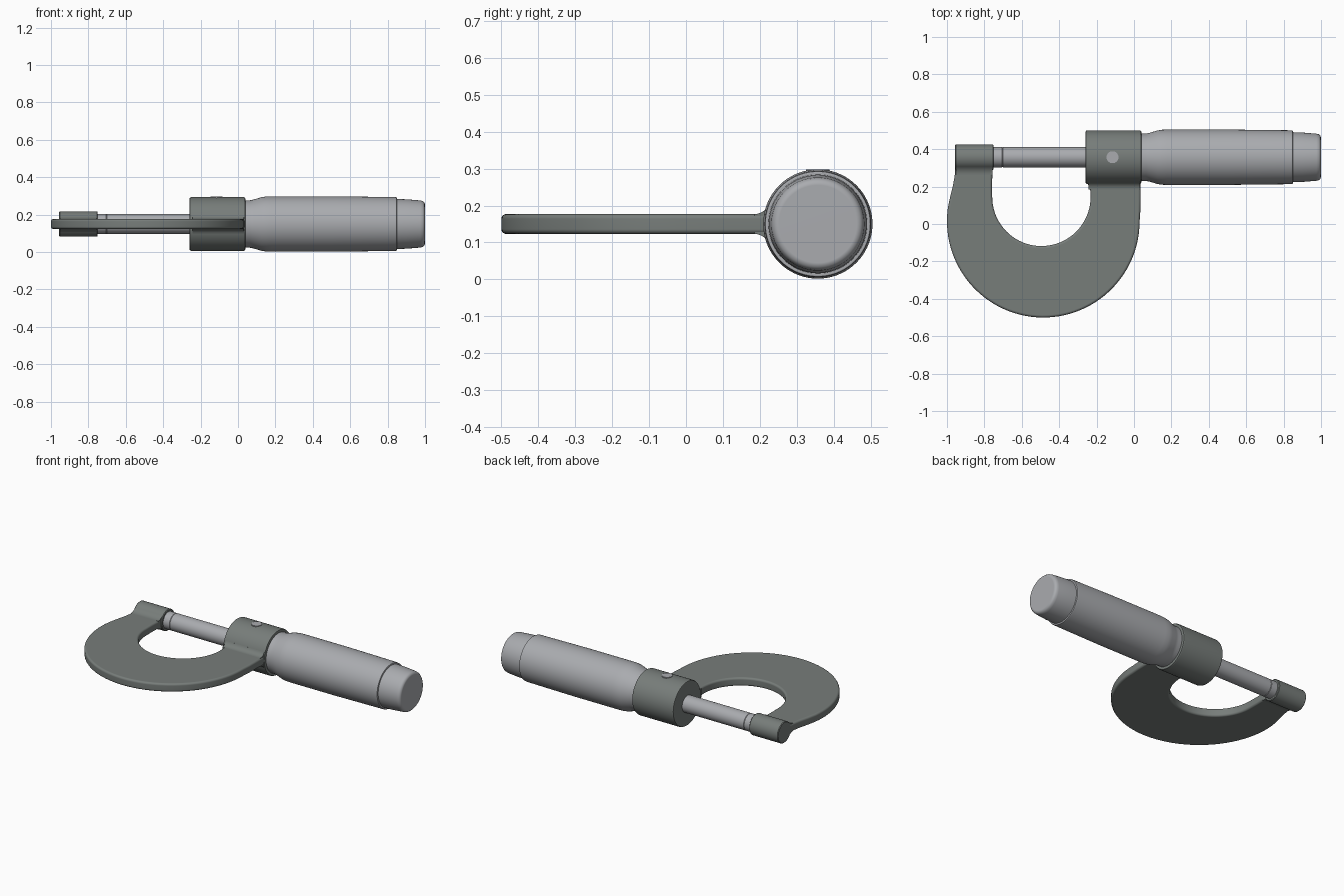
import bpy, bmesh, math
from mathutils import Matrix

if "Cube" in bpy.data.objects:
    bpy.data.objects.remove(bpy.data.objects["Cube"])

AY, AZ = 0.357, 0.15      # measuring axis (runs along x)
HALF = 0.027              # half thickness of the flat frame


def material(name, rgb):
    m = bpy.data.materials.new(name)
    m.diffuse_color = (*rgb, 1)
    m.use_nodes = True
    m.node_tree.nodes["Principled BSDF"].inputs["Base Color"].default_value = m.diffuse_color
    return m


FRAME = material("dark grey green enamel", (0.185, 0.205, 0.195))
STEEL = material("satin steel", (0.40, 0.41, 0.43))


def finish(name, bm, mat, angle=30):
    bmesh.ops.recalc_face_normals(bm, faces=bm.faces[:])
    me = bpy.data.meshes.new(name)
    bm.to_mesh(me)
    bm.free()
    me.materials.append(mat)
    ob = bpy.data.objects.new(name, me)
    bpy.context.collection.objects.link(ob)
    bpy.ops.object.select_all(action='DESELECT')
    ob.select_set(True)
    bpy.context.view_layer.objects.active = ob
    bpy.ops.object.shade_smooth_by_angle(angle=math.radians(angle))
    wn = ob.modifiers.new("Weighted normals", 'WEIGHTED_NORMAL')
    wn.keep_sharp = True
    return ob


def lathe(name, profile, mat, n=72):
    """Turn (x, radius) points around the measuring axis, capped at both ends."""
    bm = bmesh.new()
    rings = []
    for x, r in profile:
        rings.append([bm.verts.new((x, AY + r * math.cos(2 * math.pi * i / n),
                                    AZ + r * math.sin(2 * math.pi * i / n)))
                      for i in range(n)])
    for a, b in zip(rings, rings[1:]):
        for i in range(n):
            j = (i + 1) % n
            bm.faces.new((a[i], a[j], b[j], b[i]))
    bm.faces.new(rings[0])
    bm.faces.new(rings[-1])
    return finish(name, bm, mat)


def prism(points, offset):
    bm = bmesh.new()
    face = bm.faces.new([bm.verts.new(p) for p in points])
    res = bmesh.ops.extrude_face_region(bm, geom=[face])
    bmesh.ops.translate(bm, vec=offset,
                        verts=[g for g in res["geom"] if isinstance(g, bmesh.types.BMVert)])
    return bm


def arc(cx, cy, r, a0, a1, n):
    return [(cx + r * math.cos(math.radians(a0 + (a1 - a0) * i / n)),
             cy + r * math.sin(math.radians(a0 + (a1 - a0) * i / n))) for i in range(n + 1)]


# Flat C-shaped frame with rounded edges
outline = [(-0.955, 0.36), (-0.955, 0.30), (-0.959, 0.255), (-0.968, 0.205), (-0.982, 0.15)]
outline += arc(-0.485, 0.015, 0.515, 172, 360, 56)
outline += [(0.034, 0.07), (0.035, 0.12), (0.035, 0.30), (-0.25, 0.30),
            (-0.254, 0.225), (-0.243, 0.205), (-0.234, 0.18)]
outline += arc(-0.495, 0.145, 0.263, 0, -180, 40)
outline += [(-0.759, 0.21), (-0.757, 0.27), (-0.755, 0.36)]
bm = prism([(x, y, AZ - HALF) for x, y in outline], (0, 0, 2 * HALF))
rim = [e for e in bm.edges if abs(e.verts[0].co.z - e.verts[1].co.z) < 1e-5]
bmesh.ops.bevel(bm, geom=rim, offset=0.013, segments=4, profile=0.5, affect='EDGES')
finish("frame", bm, FRAME)


# Fillets that blend the flat frame into the round bosses
def fillet(name, x0, x1, radius, f):
    d = math.sqrt((radius + f) ** 2 - (HALF + f) ** 2)
    end = math.degrees(math.atan2(-(HALF + f), d))
    side = arc(AY - d, HALF + f, f, -90, end, 8)
    pts = [(x0, y, AZ + z) for y, z in side]
    pts += [(x0, AY, AZ + side[-1][1]), (x0, AY, AZ - side[-1][1])]
    pts += [(x0, y, AZ - z) for y, z in reversed(side)]
    finish(name, prism(pts, (x1 - x0, 0, 0)), FRAME)


fillet("anvil_fillet", -0.953, -0.757, 0.068, 0.06)
fillet("housing_fillet", -0.243, 0.032, 0.144, 0.04)

# Round bosses of the frame
lathe("anvil_boss", [(-0.957, 0.064), (-0.953, 0.068), (-0.754, 0.068), (-0.75, 0.064)], FRAME)
lathe("spindle_housing", [(-0.26, 0.133), (-0.257, 0.141), (-0.25, 0.144),
                          (0.03, 0.144), (0.037, 0.141), (0.04, 0.133)], FRAME)

# Measuring faces
lathe("anvil_tip", [(-0.77, 0.054), (-0.705, 0.054), (-0.703, 0.052)], STEEL)
lathe("spindle", [(-0.703, 0.052), (-0.701, 0.054), (-0.24, 0.054)], STEEL)

# Thimble with flared collar, and the ratchet knob behind it
lathe("thimble", [(0.02, 0.126), (0.065, 0.127), (0.085, 0.131), (0.125, 0.143), (0.15, 0.147),
                  (0.18, 0.148), (0.5, 0.148), (0.84, 0.144), (0.848, 0.142), (0.85, 0.138)], STEEL)
lathe("ratchet_knob", [(0.84, 0.134), (0.9, 0.132), (0.975, 0.126), (0.988, 0.123),
                       (0.996, 0.116), (1.0, 0.105)], STEEL)

# Round lock button on top of the housing
bm = bmesh.new()
bmesh.ops.create_cone(bm, cap_ends=True, segments=32, radius1=0.032, radius2=0.032, depth=0.06,
                      matrix=Matrix.Translation((-0.115, AY, 0.267)))
finish("lock_button", bm, STEEL)
